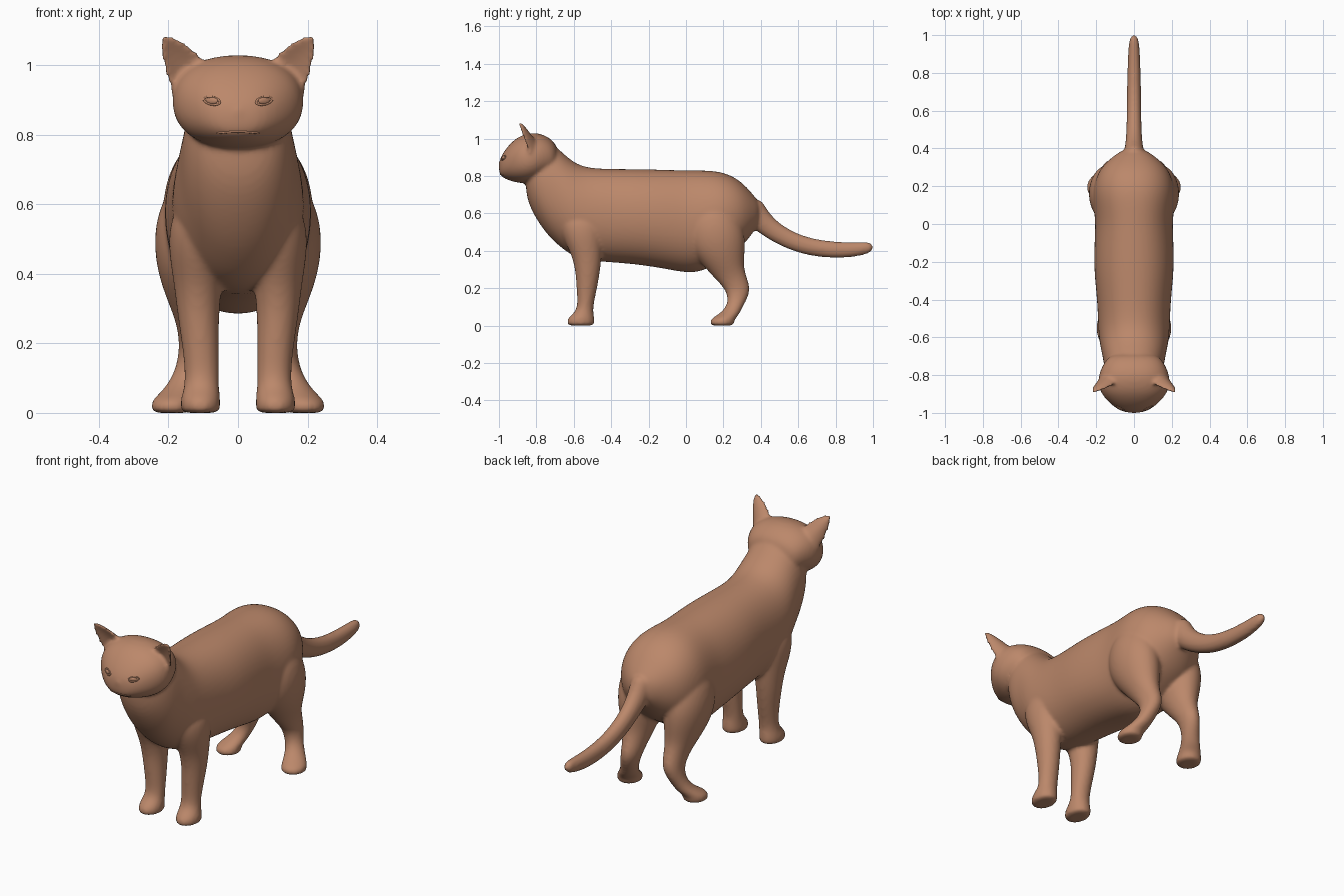
import bpy, bmesh
from math import sin, cos, pi, copysign
from mathutils import Vector
from mathutils.bvhtree import BVHTree

cube = bpy.data.objects.get("Cube")
if cube:
    bpy.data.objects.remove(cube)

fur = bpy.data.materials.new("tan_fur")
fur.use_nodes = True
colour = (0.50, 0.245, 0.145, 1)
fur.diffuse_color = colour
fur.node_tree.nodes["Principled BSDF"].inputs["Base Color"].default_value = colour

X, Y, Z = Vector((1, 0, 0)), Vector((0, 1, 0)), Vector((0, 0, 1))
SIDES = 20
skin = bmesh.new()


def power(value, exponent):
    return copysign(abs(value) ** exponent, value)


def loft(rings, square=2.0, bow=0.0):
    """Skin a row of rings (centre, u, v); bow bends each ring into a crescent."""
    loops = []
    for centre, u, v in rings:
        loop = []
        for i in range(SIDES):
            a = 2 * pi * i / SIDES
            c, s = power(cos(a), 2 / square), power(sin(a), 2 / square)
            loop.append(skin.verts.new(centre + u * c + v * s + Y * bow * u.length * sin(a) ** 2))
        loops.append(loop)
    for low, high in zip(loops, loops[1:]):
        for i in range(SIDES):
            j = (i + 1) % SIDES
            skin.faces.new((low[i], low[j], high[j], high[i]))
    skin.faces.new(loops[0][::-1])
    skin.faces.new(loops[-1])


def along_body(rows, square=2.0):
    """Rows of y, bottom, top, half width."""
    loft([(Vector((0, y, (b + t) / 2)), X * w, Z * (t - b) / 2)
          for y, b, t, w in rows], square)


def leg(rows, side):
    """Rows of x, y, z, half width, half depth, closed by a flat sole."""
    x, y, z, w, d = rows[-1]
    sole = [(x, y, 0.0, w * k, d * k) for k in (0.9, 0.5)]
    loft([(Vector((side * x, y, z)), X * w, Y * d) for x, y, z, w, d in rows + sole])


# Torso with chest and neck
along_body([
    (-.86, .70, .92, .08), (-.82, .60, .98, .135), (-.76, .505, 1.0, .16),
    (-.70, .44, .968, .168), (-.62, .375, .887, .187), (-.54, .345, .845, .192),
    (-.40, .335, .84, .197), (-.25, .323, .84, .215), (-.10, .298, .836, .212),
    (0, .278, .833, .207), (.08, .283, .833, .215), (.17, .33, .83, .222),
    (.25, .38, .803, .203), (.31, .43, .758, .168), (.36, .50, .70, .11),
    (.40, .55, .65, .05)], 2.15)

# Head and nose
along_body([
    (-1.0, .815, .872, .03), (-.987, .795, .91, .08), (-.95, .775, .965, .13),
    (-.90, .762, 1.01, .175), (-.85, .757, 1.028, .193), (-.80, .77, 1.033, .19),
    (-.74, .80, 1.015, .165), (-.68, .82, .96, .12)], 2.25)
along_body([(-1.003, .845, .875, .015), (-.985, .83, .90, .03), (-.93, .84, .94, .04)])

# Tail, with rings square to its path
path = [(.33, .64, .085), (.38, .585, .065), (.44, .525, .055), (.52, .473, .05),
        (.62, .43, .048), (.74, .407, .046), (.86, .403, .043), (.95, .412, .036),
        (.985, .42, .028), (1.0, .424, .012)]
rings = []
for i, (y, z, r) in enumerate(path):
    before, after = path[max(i - 1, 0)], path[min(i + 1, len(path) - 1)]
    run = Vector((0, after[0] - before[0], after[1] - before[1])).normalized()
    rings.append((Vector((0, y, z)), X * r * .8, run.cross(X) * r))
loft(rings)

# Legs and ears
front_leg = [
    (.105, -.56, .60, .075, .11), (.112, -.555, .52, .09, .12), (.115, -.545, .44, .082, .10),
    (.115, -.53, .37, .07, .08), (.115, -.525, .29, .061, .066), (.108, -.53, .20, .054, .056),
    (.103, -.537, .11, .049, .042), (.105, -.545, .07, .051, .05),
    (.108, -.562, .04, .058, .073), (.108, -.563, .012, .058, .075)]
hind_leg = [
    (.11, .15, .66, .08, .10), (.125, .15, .58, .107, .14), (.135, .16, .49, .109, .157),
    (.13, .17, .40, .102, .147), (.125, .20, .32, .078, .108), (.12, .235, .26, .058, .09),
    (.12, .275, .20, .049, .07), (.13, .278, .15, .044, .054), (.147, .26, .10, .044, .044),
    (.17, .23, .06, .052, .056), (.19, .195, .035, .061, .066), (.19, .193, .012, .061, .066)]
ear = [(.125, -.82, .93, .07, .03), (.145, -.84, .965, .073, .02), (.165, -.857, 1.0, .062, .014),
       (.188, -.872, 1.035, .046, .012), (.208, -.886, 1.064, .028, .011),
       (.219, -.893, 1.081, .012, .009)]
for side in (-1, 1):
    leg(front_leg, side)
    leg(hind_leg, side)
    across = Vector((side * .62, .1, -.78)).normalized()
    loft([(Vector((side * x, y, z)), across * w, Y * t) for x, y, z, w, t in ear], bow=.4)


def add_object(name, data):
    obj = bpy.data.objects.new(name, data)
    bpy.context.scene.collection.objects.link(obj)
    data.materials.append(fur)
    return obj


# Fuse the parts into one smooth skin
bmesh.ops.recalc_face_normals(skin, faces=skin.faces)
mesh = bpy.data.meshes.new("cat_body")
skin.to_mesh(mesh)
skin.free()
body = add_object("cat_body", mesh)
round_off = body.modifiers.new("round_off", 'SUBSURF')
round_off.levels = round_off.render_levels = 2
fuse = body.modifiers.new("fuse", 'REMESH')
fuse.mode = 'VOXEL'
fuse.voxel_size = 0.009
fuse.use_smooth_shade = True
soften = body.modifiers.new("soften", 'SMOOTH')
soften.factor = 0.5
soften.iterations = 8

# Face details laid on the skin
bpy.context.view_layer.update()
surface = BVHTree.FromObject(body, bpy.context.evaluated_depsgraph_get())


def on_face(x, z):
    hit = surface.ray_cast(Vector((x, -2, z)), Y)[0]
    return hit if hit else Vector((x, -.95, z))


def line(name, spots, radius, closed=False):
    curve = bpy.data.curves.new(name, 'CURVE')
    curve.dimensions = '3D'
    curve.bevel_depth = radius
    curve.bevel_resolution = 2
    spline = curve.splines.new('POLY')
    spline.points.add(len(spots) - 1)
    for point, (x, z) in zip(spline.points, spots):
        point.co = (*on_face(x, z), 1)
    spline.use_cyclic_u = closed
    spline.use_smooth = True
    add_object(name, curve)


line("mouth", [(x / 100, .808 - .004 * (x / 6) ** 2) for x in range(-6, 7)], .003)
for side, label in ((1, "left"), (-1, "right")):
    turns = [2 * pi * i / 20 for i in range(20)]
    line(label + "_eyelid", [(side * (.075 + .023 * cos(a)), .897 + .011 * sin(a) + .004 * cos(a))
                             for a in turns], .003, True)
    ball = bmesh.new()
    bmesh.ops.create_uvsphere(ball, u_segments=20, v_segments=12, radius=1)
    for face in ball.faces:
        face.smooth = True
    data = bpy.data.meshes.new(label + "_eye")
    ball.to_mesh(data)
    ball.free()
    eye = add_object(label + "_eye", data)
    eye.location = on_face(side * .075, .897)
    eye.scale = (.019, .006, .010)
    eye.rotation_euler = (0, 0, side * .5)
